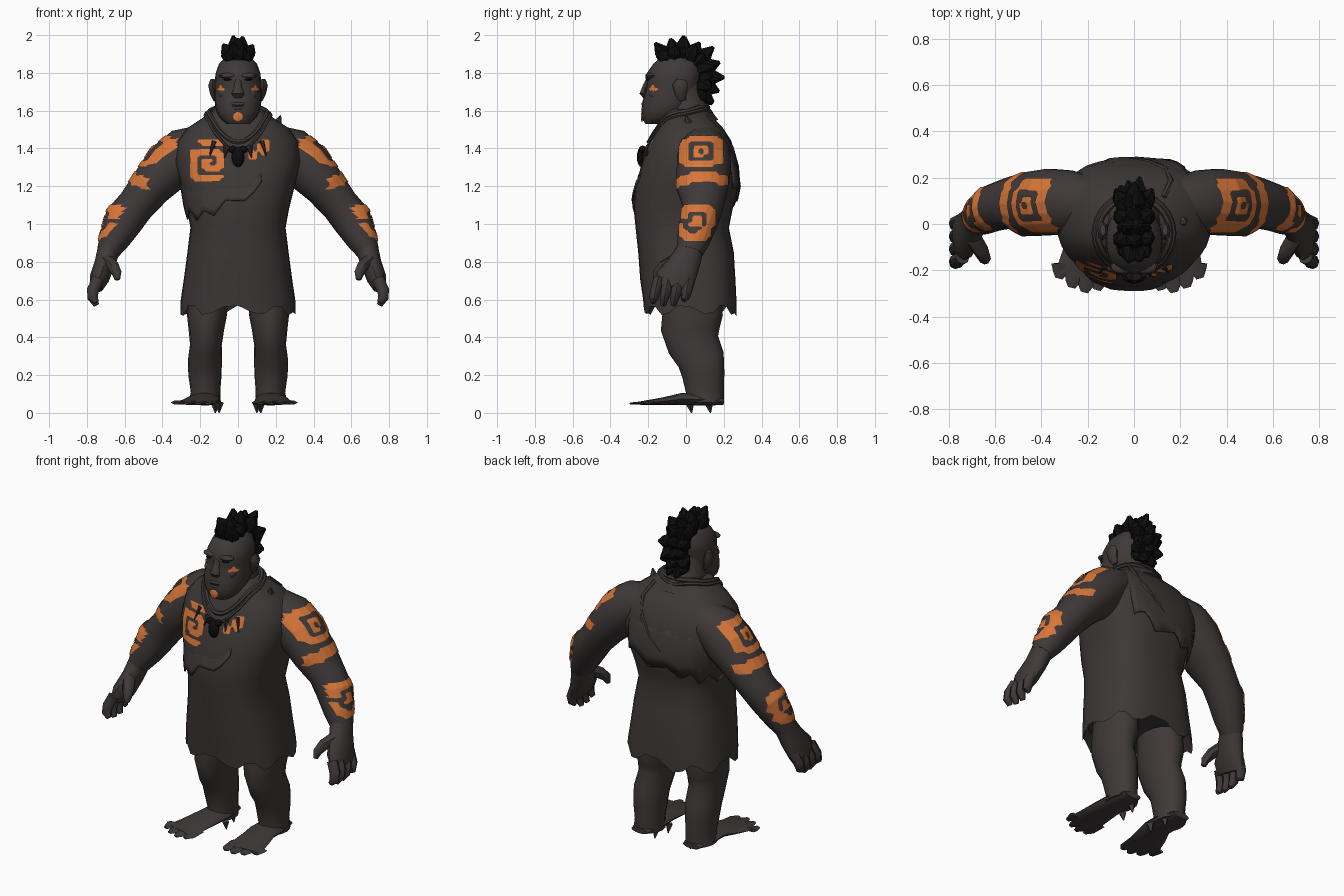
import bpy, bmesh, math, random
from mathutils import Vector, Matrix
from mathutils.bvhtree import BVHTree

if "Cube" in bpy.data.objects:
    bpy.data.objects.remove(bpy.data.objects["Cube"])

random.seed(4)

def material(name, rgb):
    m = bpy.data.materials.new(name)
    m.diffuse_color = (*rgb, 1)
    m.use_nodes = True
    m.node_tree.nodes["Principled BSDF"].inputs["Base Color"].default_value = m.diffuse_color
    return m

SKIN = material("dark skin", (0.050, 0.041, 0.040))
CLOTH = material("dark cloth", (0.047, 0.040, 0.038))
PAINT = material("orange paint", (0.68, 0.18, 0.04))
BLACK = material("black hair", (0.004, 0.004, 0.004))
BONE = material("charcoal bone", (0.022, 0.019, 0.018))

def finish(name, bm, mat, mirror=False, smooth=45):
    bmesh.ops.recalc_face_normals(bm, faces=bm.faces)
    me = bpy.data.meshes.new(name)
    bm.to_mesh(me)
    bm.free()
    ob = bpy.data.objects.new(name, me)
    bpy.context.collection.objects.link(ob)
    me.materials.append(mat)
    if mirror:
        ob.modifiers.new("mirror", 'MIRROR')
    bpy.ops.object.select_all(action='DESELECT')
    ob.select_set(True)
    bpy.context.view_layer.objects.active = ob
    bpy.ops.object.shade_smooth_by_angle(angle=math.radians(smooth))
    return ob

def loft(name, rings, mat, mirror=False, smooth=45):
    bm = bmesh.new()
    vs = [[bm.verts.new(p) for p in r] for r in rings]
    n = len(rings[0])
    for a, b in zip(vs, vs[1:]):
        for i in range(n):
            bm.faces.new((a[i], a[(i + 1) % n], b[(i + 1) % n], b[i]))
    bm.faces.new(vs[0])
    bm.faces.new(vs[-1])
    return finish(name, bm, mat, mirror, smooth)

def tube(name, pts, mat, n=12, ref=(0, 1, 0), mirror=False):
    """Rings along a path; each point is x, y, z, radius across, radius along ref."""
    rings, ref = [], Vector(ref)
    P = [Vector(p[:3]) for p in pts]
    for i, p in enumerate(pts):
        t = (P[min(i + 1, len(P) - 1)] - P[max(i - 1, 0)]).normalized()
        a = t.cross(ref).normalized()
        b = a.cross(t)
        rings.append([P[i] + a * p[3] * math.cos(k * math.tau / n)
                      + b * p[4] * math.sin(k * math.tau / n) for k in range(n)])
    return loft(name, rings, mat, mirror)

def ball(name, loc, size, mat, mirror=False, rot=0, seg=12):
    bm = bmesh.new()
    M = Matrix.Translation(loc) @ Matrix.Rotation(rot, 4, 'X') @ Matrix.Diagonal((*size, 1))
    bmesh.ops.create_uvsphere(bm, u_segments=seg, v_segments=8, radius=1, matrix=M)
    return finish(name, bm, mat, mirror)

def spike(name, base, tip, r, mat, n=6, mirror=False, blunt=.12):
    base, tip = Vector(base), Vector(tip)
    ax = tip - base
    bm = bmesh.new()
    M = Matrix.Translation((base + tip) / 2) @ ax.to_track_quat('Z', 'Y').to_matrix().to_4x4()
    bmesh.ops.create_cone(bm, cap_ends=True, segments=n, radius1=r, radius2=r * blunt,
                          depth=ax.length, matrix=M)
    return finish(name, bm, mat, mirror, 25)

def tree_of(ob):
    me = ob.data
    return BVHTree.FromPolygons([v.co for v in me.vertices], [tuple(p.vertices) for p in me.polygons])

def around(table, z, deg, scale=1.0, p=None):
    """Point on a body described by a top-down table of z, cy, rx, ry."""
    row = table[0] if z > table[0][0] else table[-1]
    for a, b in zip(table, table[1:]):
        if a[0] >= z >= b[0]:
            f = (a[0] - z) / (a[0] - b[0])
            row = [u + (v - u) * f for u, v in zip(a, b)]
    _, cy, rx, ry = row
    c, s = math.cos(math.radians(deg)), math.sin(math.radians(deg))
    p = p or (.72 if s > 0 else .82)
    return Vector((rx * scale * math.copysign(abs(c) ** p, c),
                   cy + ry * scale * math.copysign(abs(s) ** p, s), z))

# Torso and tunic in one body, with a ragged hem folded inside
TORSO = [(1.61, .0, .12, .115), (1.56, .005, .19, .14), (1.51, .02, .265, .175),
         (1.44, .025, .32, .215), (1.33, .02, .335, .25), (1.2, .005, .30, .275),
         (1.08, -.015, .27, .262), (.98, -.02, .252, .247), (.85, .0, .268, .253),
         (.7, .01, .288, .252), (.6, .02, .303, .247), (.5, .025, .31, .245)]
N = 32
angs = [i * 360 / N for i in range(N)]
rings = [[around(TORSO, t[0], a) for a in angs] for t in TORSO[:-1]]
rings.append([around(TORSO, .56 - (.03 + .025 * random.random()) * (i % 4 in (1, 2))
                     + .012 * random.random(), a) for i, a in enumerate(angs)])
rings.append([around(TORSO, .62, a, .9) for a in angs])
tunic = loft("tunic_body", rings, CLOTH)
tunic_tree = tree_of(tunic)

# Ragged cape flap over the back, one side and part of the front, blending in at its top
bm = bmesh.new()
keys = [(55, 1.22), (90, 1.13), (180, 1.05), (235, 1.04), (265, 1.11), (288, 1.19)]
cols = []
for i in range(35):
    a = 55 + i * 233 / 34
    for (a0, z0), (a1, z1) in zip(keys, keys[1:]):
        if a0 <= a <= a1:
            low = z0 + (z1 - z0) * (a - a0) / (a1 - a0)
    low += (-.03, .0, .035, .01)[i % 4] * random.uniform(.6, 1.2)
    top = 1.4 if a < 160 else max(low + .05, 1.4 - .2 * min(1, (a - 160) / 40))
    cols.append([bm.verts.new(around(TORSO, top + (low - top) * k / 4, a, .985 + .018 * k))
                 for k in range(5)])
for c, d in zip(cols, cols[1:]):
    for k in range(4):
        bm.faces.new((c[k], d[k], d[k + 1], c[k + 1]))
flap = finish("cape_flap", bm, CLOTH)
flap.modifiers.new("thickness", 'SOLIDIFY').thickness = .008

# Strap across the back and its shoulder knot
tube("back_strap", [(*around(TORSO, z, a, 1.0), .014, .01) for z, a in
                    ((1.57, 50), (1.5, 62), (1.4, 74), (1.3, 85), (1.2, 96))], CLOTH, 6)
spike("strap_knot", (.2, .02, 1.51), (.225, 0, 1.575), .035, CLOTH)

# Arms, hands and fingers
arm = tube("arm", [(.17, .09, 1.43, .10, .11), (.28, .095, 1.385, .128, .138),
                   (.36, .095, 1.31, .136, .145), (.46, .085, 1.2, .113, .14),
                   (.54, .09, 1.1, .1, .11), (.605, .07, 1.02, .105, .102),
                   (.655, .04, .92, .083, .088), (.69, .02, .85, .06, .07)],
           SKIN, 18, mirror=True)
tube("palm", [(.683, .025, .87, .06, .07), (.705, -.01, .79, .055, .085),
              (.735, -.055, .71, .052, .105), (.75, -.065, .66, .035, .095)], SKIN, 12, mirror=True)
for i, y in enumerate((-.145, -.09, -.035, .02)):
    tip = .585 + .015 * (i == 3) - .015 * (i in (1, 2))
    tube("finger", [(.74, y, .71, .032, .028), (.768, y - .015, .65, .032, .029),
                    (.77, y - .025, .61, .028, .025), (.75, y - .03, tip, .015, .014)],
         SKIN, 8, mirror=True)
tube("thumb", [(.70, -.05, .81, .035, .038), (.66, -.115, .775, .032, .034),
               (.642, -.15, .74, .026, .028), (.638, -.16, .705, .014, .014)], SKIN, 8, mirror=True)

# Legs
tube("leg", [(.15, .03, .75, .11, .14), (.165, .035, .52, .106, .16), (.168, .022, .44, .094, .155),
             (.17, .04, .36, .084, .138), (.175, .08, .28, .09, .125), (.175, .092, .2, .088, .112),
             (.172, .1, .11, .078, .1), (.175, .1, .05, .085, .1)], SKIN, 16, mirror=True)

# Feet: flat wedges with blunt ragged toes, one turned out more
for s, splay in ((1, .02), (-1, .06)):
    rows = [(.2, .06, .055, .018), (.1, .07, .083, .032), (-.02, .074, .085, .032),
            (-.12, .062, .098, .02), (-.23, .052, .105, .01)]
    tube("foot", [(s * (.174 + splay * max(0, -y / .22)), y, z, w, h) for y, z, w, h in rows],
         SKIN, 12, (0, 0, 1))
    for k, end in enumerate((-.285, -.295, -.275, -.235)):
        x = s * (.174 + splay + (k - 1.5) * .055)
        tube("toe", [(x, -.17, .055, .04, .012), (x, end + .03, .051, .034, .008),
                     (x + s * .008, end, .05, .016, .005)], SKIN, 6, (0, 0, 1))
    for x, y in ((.1, .02), (.12, .12)):
        spike("sole_scrap", (s * x, y, .055), (s * x, y + .01, 0), .025, SKIN, 4)

# Neck and head
tube("neck", [(0, .04, 1.5, .15, .14), (0, .0, 1.6, .115, .115), (0, -.03, 1.72, .105, .11)], SKIN, 16)
HEAD = [(1.9, -.04, .03, .04), (1.885, -.04, .062, .085), (1.85, -.052, .1, .12),
        (1.8, -.063, .118, .143), (1.775, -.068, .121, .147), (1.75, -.07, .122, .138),
        (1.7, -.075, .124, .142), (1.65, -.09, .124, .14), (1.6, -.112, .116, .123),
        (1.56, -.14, .094, .092), (1.53, -.16, .06, .055)]
head = loft("head", [[around(HEAD, h[0], i * 18, 1, .9) for i in range(20)] for h in HEAD], SKIN)
tube("nose", [(0, -.2, 1.765, .016, .012), (0, -.215, 1.72, .022, .018),
              (0, -.224, 1.69, .034, .022), (0, -.215, 1.672, .026, .012)], SKIN, 8)
ball("brow", (.05, -.186, 1.785), (.05, .03, .016), SKIN, True)
ball("cheek", (.065, -.165, 1.69), (.04, .035, .035), SKIN, True)
ball("upper_lip", (0, -.217, 1.635), (.042, .02, .012), SKIN)
ball("lower_lip", (0, -.217, 1.612), (.036, .02, .012), SKIN)
ball("mouth_line", (0, -.229, 1.6235), (.03, .006, .003), BONE)
ball("chin", (0, -.205, 1.572), (.05, .032, .035), SKIN)
tube("ear", [(.118, -.02, 1.655, .012, .018), (.128, -.028, 1.69, .02, .032),
             (.136, -.03, 1.735, .022, .042), (.134, -.026, 1.765, .012, .025)], SKIN, 8, mirror=True)
ball("eye", (.05, -.2, 1.765), (.028, .009, .006), BLACK, True)

# Mohawk: a core of overlapping lumps covered in stubby tufts
c = Vector((0, -.03, 1.775))
for i in range(9):
    t = math.radians(125 - i * 20.5)
    d = Vector((0, math.cos(t), math.sin(t)))
    ball("hair_lump", c + d * .125, (.066, .05, .05), BLACK, seg=8)
    for x in ((-.08, 0, .08) if i % 2 else (-.06, -.025, .025, .06)):
        r = (.225 if abs(x) < .05 else .18) + random.uniform(-.018, .006)
        j = Vector((0, random.uniform(-.012, .012), random.uniform(-.008, .008)))
        base = c + d * .12 + Vector((x * .5, 0, 0))
        tip = c + d * r + j + Vector((x, 0, 0))
        spike("hair_tuft", base, base.lerp(tip, .55), .044, BLACK, 6, blunt=.85)
        spike("hair_tip", base.lerp(tip, .53), tip, .038, BLACK, 6, blunt=.2)

# Necklace cords resting on the shoulders and chest
def rest(a, r):
    x, y = math.cos(a) * r, -.04 + math.sin(a) * r
    hit = tunic_tree.ray_cast(Vector((x, y, 3)), Vector((0, 0, -1)))[0]
    return Vector((x, y, hit.z if hit else 1.4))

for r, w in ((.155, .014), (.172, .011)):
    n, loop, bm = 32, [], bmesh.new()
    for i in range(n):
        a = math.tau * i / n
        out = Vector((math.cos(a), math.sin(a), 0))
        p = rest(a, r) + Vector((0, 0, .008))
        loop.append([bm.verts.new(p + (out * math.cos(b) + Vector((0, 0, math.sin(b)))) * w)
                     for b in (math.tau * q / 6 for q in range(6))])
    for i in range(n):
        for q in range(6):
            e, f = loop[i], loop[(i + 1) % n]
            bm.faces.new((e[q], e[(q + 1) % 6], f[(q + 1) % 6], f[q]))
    finish("necklace_cord", bm, CLOTH)

# Pendant and teeth
ball("pendant", (0, -.235, 1.355), (.034, .025, .055), BLACK, seg=8)
ball("pendant_bead", (.028, -.23, 1.395), (.022, .02, .02), BLACK, True, seg=8)
for x, z, l in ((.06, 1.41, .06), (.125, 1.435, .075)):
    spike("necklace_tooth", (x, -.215 + x * .3, z), (x * 1.2, -.243 + x * .25, z - l), .018, BONE, 6, True)

# Painted markings: thin plates laid on the surface, with pattern corners rounded off
def marking(name, target, axis, u0, u1, v0, v1, rows, mirror=False, sub=5):
    tree, bm, cache = tree_of(target), bmesh.new(), {}
    nu, nv = len(rows[0]) * sub, len(rows) * sub
    def cell(i, j):
        return 0 <= j < len(rows) and 0 <= i < len(rows[0]) and rows[j][i] == '#'
    def filled(u, v):
        u, v = u - .5, v - .5
        i, j = math.floor(u), math.floor(v)
        f, g = u - i, v - j
        return (cell(i, j) * (1 - f) * (1 - g) + cell(i + 1, j) * f * (1 - g)
                + cell(i, j + 1) * (1 - f) * g + cell(i + 1, j + 1) * f * g) > .45
    def vert(i, j):
        if (i, j) not in cache:
            u, v = u0 + (u1 - u0) * i / nu, v1 + (v0 - v1) * j / nv
            o, d = ((2, u, v), (-1, 0, 0)) if axis == 'x' else ((u, -2, v), (0, 1, 0))
            hit, nor, _, _ = tree.ray_cast(Vector(o), Vector(d))
            out = 1 if hit and nor.dot(Vector(d)) < 0 else -1
            cache[i, j] = bm.verts.new(hit + nor * .005 * out) if hit else None
        return cache[i, j]
    for j in range(nv):
        for i in range(nu):
            if filled((i + .5) / sub, (j + .5) / sub):
                q = [vert(i, j), vert(i, j + 1), vert(i + 1, j + 1), vert(i + 1, j)]
                if all(q):
                    bm.faces.new(q)
    finish(name, bm, PAINT, mirror, 60)

marking("shoulder_paint", arm, 'x', -.035, .195, 1.30, 1.465,
        ["..######.", "#########", "##.....##", "##.###.##", "##.#.#.##",
         "##.#.#.##", "##.##..##", "##.....##", "#########", ".######.."], True)
marking("arm_band_paint", arm, 'x', -.06, .22, 1.185, 1.275,
        ["...#####..", ".#########", "##########", "###.....##", "#........."], True)
marking("forearm_paint", arm, 'x', -.035, .155, .91, 1.10,
        [".######.", "########", "##....##", "##.##.##", "...##.##",
         "#.###.##", "#....##.", "##..###.", "#######.", ".#####.."], True)
marking("chest_paint", tunic, 'y', -.25, -.055, 1.225, 1.445,
        ["..######..", "...######.", "..........", "########..", "#########.", "##.....##.",
         "##.###.##.", "##.##..##.", "##.######.", "##..####..", "##........", "#########.", ".#######.."])
marking("collar_paint", tunic, 'y', .055, .165, 1.34, 1.445, ["...##", "..###", "#.###", "##.#.", "##..."])
marking("cheek_paint", head, 'y', .07, .108, 1.69, 1.735, [".#.", "###", ".#."], True)
ball("chin_paint", (0, -.233, 1.567), (.026, .006, .027), PAINT)
